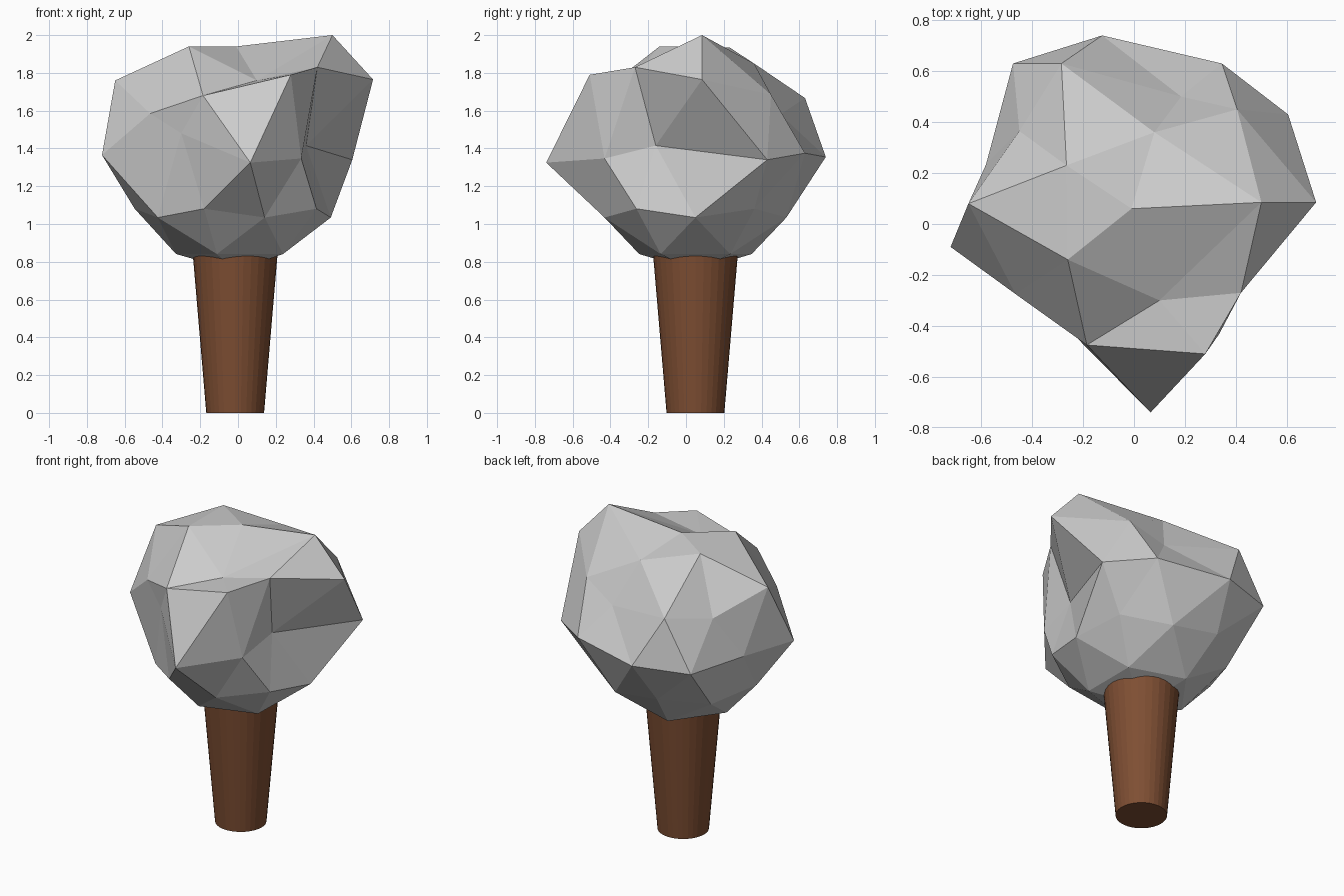
import bpy, bmesh
from math import radians, cos, sin, sqrt
from mathutils import Vector

if "Cube" in bpy.data.objects:
    bpy.data.objects.remove(bpy.data.objects["Cube"])

CENTRE = Vector((-0.015, 0.05, 1.347))
RADIUS = 0.595


def add_object(name, bm):
    mesh = bpy.data.meshes.new(name)
    bm.to_mesh(mesh)
    bm.free()
    obj = bpy.data.objects.new(name, mesh)
    bpy.context.collection.objects.link(obj)
    return obj


# Dented crown: icosphere whose upper rings are pushed to new places
# (unit height, first angle, angle step, new positions; None = leave alone)
rings = [
    (1.0, 0, 0, [(-0.01, 0.06, 1.94)]),
    (0.8507, 0, 72, [(0.50, 0.085, 2.0), (0.08, 0.36, 1.85), (-0.265, 0.23, 1.935),
                     (-0.26, -0.14, 1.94), (0.10, -0.30, 1.76)]),
    (0.5257, 36, 72, [(0.405, 0.45, 1.685), (-0.285, 0.63, 1.667), (-0.65, 0.08, 1.76),
                      (-0.185, -0.475, 1.68), (0.42, -0.27, 1.83)]),
    (0.4472, 0, 72, [(0.715, 0.085, 1.765), (0.185, 0.50, 1.58), (-0.45, 0.365, 1.61),
                     (-0.465, -0.275, 1.585), (0.28, -0.51, 1.79)]),
    (0.0, 18, 36, [(0.605, 0.43, 1.34), (0.345, 0.63, 1.375), (-0.125, 0.74, 1.355),
                   (-0.475, 0.63, 1.35), None, (-0.72, -0.09, 1.365),
                   (-0.30, -0.37, 1.48), (0.065, -0.74, 1.325), None,
                   (0.36, -0.16, 1.415)]),
]
bm = bmesh.new()
bmesh.ops.create_icosphere(bm, subdivisions=2, radius=1.0)
verts = list(bm.verts)
unit = [v.co.normalized() for v in verts]
for v in verts:
    v.co = CENTRE + v.co * RADIUS
for h, start, step, points in rings:
    r = sqrt(max(0.0, 1 - h * h))
    for i, p in enumerate(points):
        if p:
            a = radians(start + i * step)
            d = Vector((r * cos(a), r * sin(a), h))
            k = max(range(len(verts)), key=lambda n: unit[n].dot(d))
            verts[k].co = p
add_object("crown", bm)

# Trunk: cone widening upwards into the crown
bm = bmesh.new()
bmesh.ops.create_cone(bm, cap_ends=True, segments=32, radius1=0.153, radius2=0.238, depth=1.0)
trunk = add_object("trunk", bm)
trunk.location = (CENTRE.x, CENTRE.y, 0.5)
brown = bpy.data.materials.new("bark")
brown.diffuse_color = (0.21, 0.077, 0.033, 1)
brown.use_nodes = True
brown.node_tree.nodes["Principled BSDF"].inputs["Base Color"].default_value = brown.diffuse_color
trunk.data.materials.append(brown)
